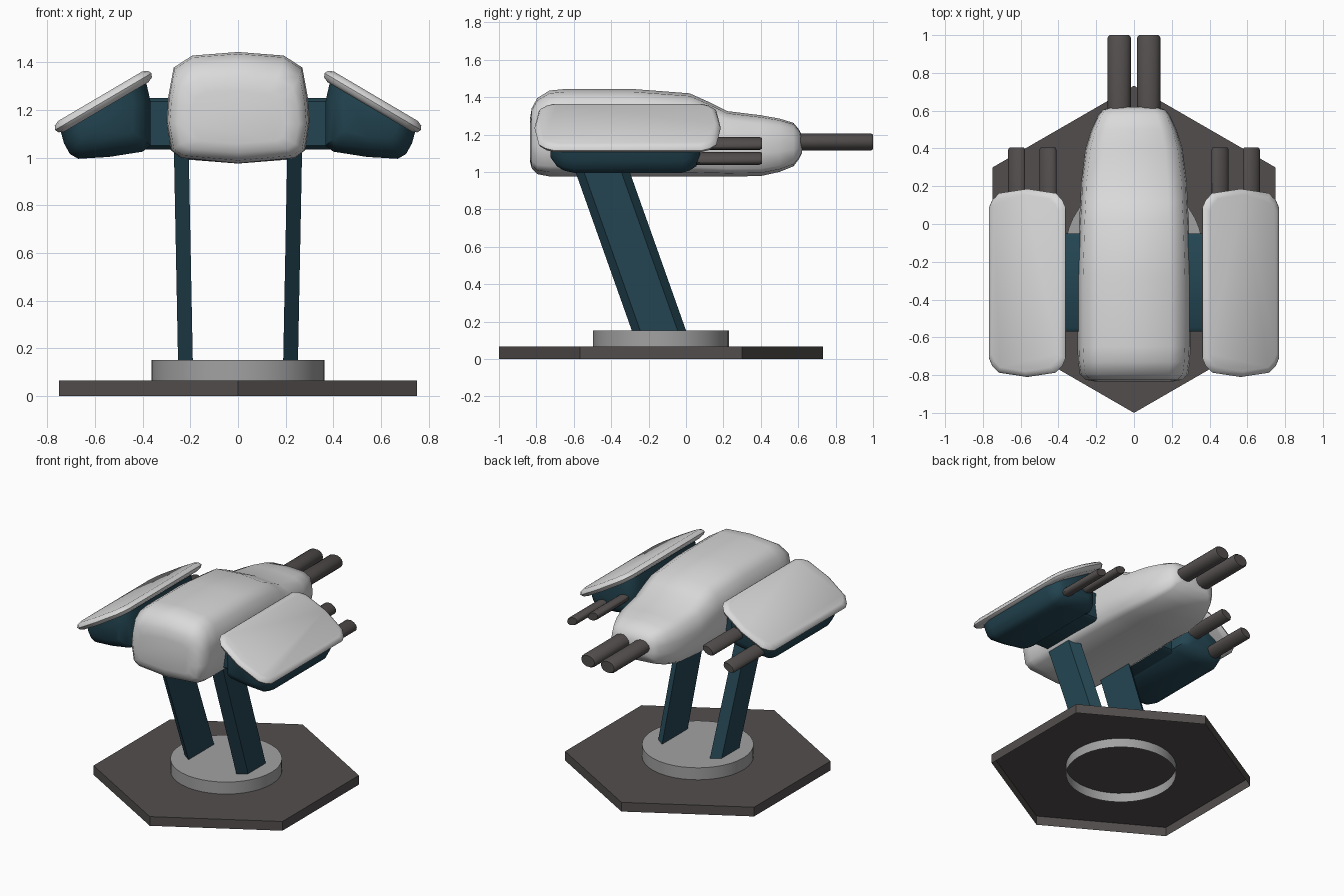
import bpy, bmesh, math
from mathutils import Vector

if "Cube" in bpy.data.objects:
    bpy.data.objects.remove(bpy.data.objects["Cube"])


def material(name, r, g, b):
    m = bpy.data.materials.new(name)
    m.diffuse_color = (r, g, b, 1)
    m.use_nodes = True
    m.node_tree.nodes["Principled BSDF"].inputs["Base Color"].default_value = m.diffuse_color
    return m


WHITE = material("white_shell", 0.70, 0.70, 0.70)
GREY = material("mid_grey", 0.36, 0.36, 0.36)
DARK = material("dark_warm_grey", 0.085, 0.076, 0.074)
TEAL = material("dark_teal", 0.017, 0.060, 0.085)


def loft(name, rings, mat, cap_start=True, cap_end=True, smooth=None):
    """Skin a list of equal-length closed rings."""
    bm = bmesh.new()
    loops = [[bm.verts.new(p) for p in ring] for ring in rings]
    n = len(loops[0])
    for a, b in zip(loops, loops[1:]):
        for i in range(n):
            j = (i + 1) % n
            bm.faces.new((a[i], a[j], b[j], b[i]))
    if cap_start:
        bm.faces.new(loops[0][::-1])
    if cap_end:
        bm.faces.new(loops[-1])
    bmesh.ops.recalc_face_normals(bm, faces=bm.faces)
    me = bpy.data.meshes.new(name)
    bm.to_mesh(me)
    bm.free()
    me.materials.append(mat)
    ob = bpy.data.objects.new(name, me)
    bpy.context.collection.objects.link(ob)
    if smooth:
        bpy.ops.object.select_all(action='DESELECT')
        ob.select_set(True)
        bpy.context.view_layer.objects.active = ob
        bpy.ops.object.shade_smooth_by_angle(angle=math.radians(smooth))
    return ob


def circle(r, n, y, z):
    return [(r * math.sin(math.tau * i / n), y + r * math.cos(math.tau * i / n), z)
            for i in range(n)]


def barrel(name, x, z, a, b, tilt, y0, y1):
    """Oval gun tube along y with a softened muzzle."""
    c, s = math.cos(tilt), math.sin(tilt)
    rings = []
    for y, k in ((y0, 1), (y1 - 0.012, 1), (y1, 0.85)):
        ring = []
        for i in range(14):
            t = math.tau * i / 14
            u, w = a * k * math.cos(t), b * k * math.sin(t)
            ring.append((x + u * c - w * s, y, z + u * s + w * c))
        rings.append(ring)
    return loft(name, rings, DARK, smooth=40)


# Base: hexagonal slab and round turntable, both open underneath
CY = -0.134
loft("base_plate", [circle(0.866, 6, CY, z) for z in (0, 0.066)], DARK, cap_start=False)
loft("turntable", [circle(0.363, 40, CY, z) for z in (0, 0.152)], GREY,
     cap_start=False, smooth=40)

# Main hull: cross-section (share of half width, share of height) swept along y
HALF = [(0.64, 0.968), (0.9, 0.86), (0.975, 0.6), (1, 0.38), (0.94, 0.12), (0.8, 0.05)]
SECTION = [(0, 1)] + HALF + [(0, 0)] + [(-x, h) for x, h in reversed(HALF)]
# y, half width, bottom, top
STATIONS = [(-0.835, 0.20, 1.06, 1.28), (-0.825, 0.255, 1.02, 1.34),
            (-0.795, 0.287, 0.988, 1.395), (-0.73, 0.296, 0.976, 1.435),
            (-0.65, 0.30, 0.975, 1.443), (-0.28, 0.30, 0.975, 1.443),
            (0.02, 0.29, 0.975, 1.42), (0.12, 0.284, 0.975, 1.375),
            (0.22, 0.28, 0.975, 1.325), (0.40, 0.257, 0.978, 1.303),
            (0.50, 0.225, 1.0, 1.285), (0.575, 0.19, 1.03, 1.262),
            (0.605, 0.165, 1.07, 1.225), (0.62, 0.12, 1.10, 1.195)]
loft("hull", [[(x * w, y, b + h * (t - b)) for x, h in SECTION]
              for y, w, b, t in STATIONS], WHITE, smooth=50)

# Parts repeated on both sides
ANGLE = math.radians(30.5)
OUTLINE = [(0.235, 0.40), (0.215, 0.44), (0.175, 0.475), (0, 0.498)]
OUTLINE = OUTLINE + [(-u, v) for u, v in reversed(OUTLINE[:-1])]
OUTLINE = OUTLINE + [(-u, -v) for u, v in OUTLINE]
POD = [(0.385, 1.315), (0.368, 1.24), (0.366, 1.05), (0.40, 1.025), (0.54, 1.003),
       (0.67, 0.995), (0.705, 1.015), (0.73, 1.06), (0.745, 1.115)]

for side, s in (("right", 1), ("left", -1)):
    # Leaning leg with a trapezoid section, wide face inward
    rings = []
    for z, y, x in ((0.068, -0.115, 0.188), (1.04, -0.46, 0.207)):
        rings.append([(s * x, y - 0.145, z), (s * x, y + 0.145, z),
                      (s * (x + 0.062), y + 0.10, z), (s * (x + 0.062), y - 0.10, z)])
    loft(side + "_leg", rings, TEAL)

    # Arm joining hull and gun pod
    loft(side + "_arm", [[(s * x, y, z) for y, z in
                          ((-0.57, 1.05), (-0.57, 1.235), (-0.55, 1.25), (-0.07, 1.25),
                           (-0.05, 1.235), (-0.05, 1.05), (-0.07, 1.035), (-0.55, 1.035))]
                         for x in (0.25, 0.42)], TEAL, smooth=40)

    # Gun pod, shrinking toward the armour plate at both ends
    rings = []
    for y, k in ((-0.725, 0.62), (-0.69, 0.84), (-0.655, 0.94), (-0.60, 1),
                 (-0.02, 1), (0.02, 0.94), (0.055, 0.84), (0.075, 0.62)):
        rings.append([(s * (0.565 + k * (x - 0.565)), y, 1.215 + k * (z - 1.215))
                      for x, z in POD])
    loft(side + "_pod", rings, TEAL, smooth=45)

    # Tilted armour plate with rounded rim
    rings = []
    for w, inset in ((-0.026, 0.03), (-0.016, 0.008), (0.0, 0.0), (0.016, 0.008), (0.026, 0.03)):
        ring = []
        for u, v in OUTLINE:
            u, v = u * (1 - inset / 0.235), v * (1 - inset / 0.5)
            ring.append((s * (0.565 + u * math.cos(ANGLE) + w * math.sin(ANGLE)),
                         -0.312 + v,
                         1.235 - u * math.sin(ANGLE) + w * math.cos(ANGLE)))
        rings.append(ring)
    loft(side + "_armour_plate", rings, WHITE, smooth=50)

    # Guns: one main barrel on the nose, two smaller ones on the pod
    barrel(side + "_main_barrel", s * 0.078, 1.16, 0.061, 0.047, 0, 0.50, 1.0)
    barrel(side + "_inner_barrel", s * 0.456, 1.152, 0.049, 0.030, -s * 0.47, -0.05, 0.405)
    barrel(side + "_outer_barrel", s * 0.621, 1.073, 0.049, 0.030, -s * 0.47, -0.05, 0.405)
